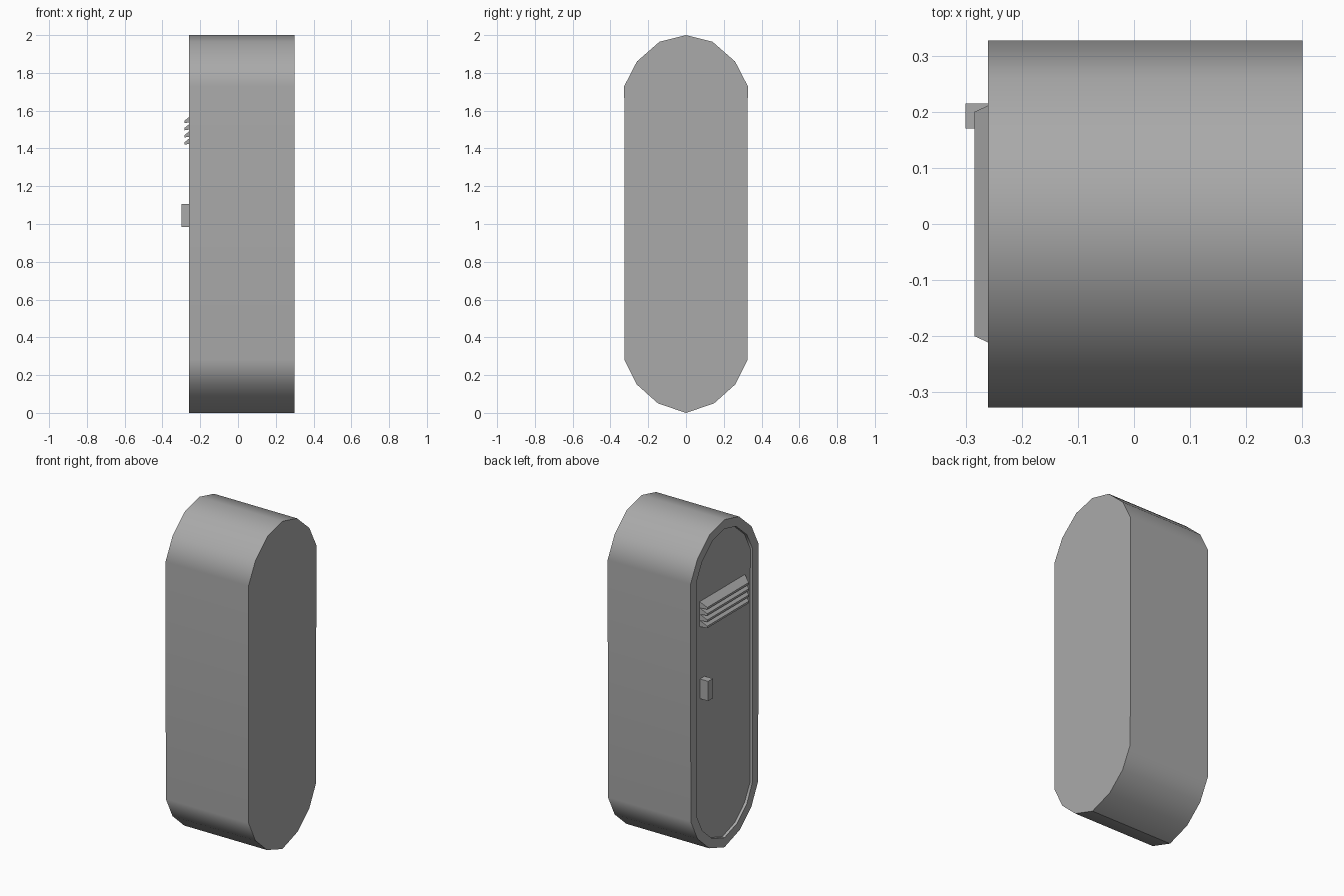
import bpy
import bmesh
from mathutils import Vector

cube = bpy.data.objects.get("Cube")
if cube:
    bpy.data.objects.remove(cube, do_unlink=True)

grey = bpy.data.materials.new("plain grey")
grey.use_nodes = True
colour = (0.4, 0.4, 0.4, 1)
grey.diffuse_color = colour
grey.node_tree.nodes["Principled BSDF"].inputs["Base Color"].default_value = colour

DOOR_X = -0.245


def add_object(name, bm):
    bmesh.ops.recalc_face_normals(bm, faces=bm.faces)
    mesh = bpy.data.meshes.new(name)
    bm.to_mesh(mesh)
    bm.free()
    mesh.materials.append(grey)
    obj = bpy.data.objects.new(name, mesh)
    bpy.context.collection.objects.link(obj)
    return obj


def extrude_outline(bm, points, x0, x1):
    """Prism along x from a list of (y, z) points; returns the x0 cap."""
    cap = bm.faces.new([bm.verts.new((x0, y, z)) for y, z in points])
    result = bmesh.ops.extrude_face_region(bm, geom=[cap], use_keep_orig=True)
    moved = [v for v in result["geom"] if isinstance(v, bmesh.types.BMVert)]
    bmesh.ops.translate(bm, verts=moved, vec=(x1 - x0, 0, 0))
    return cap


# Body: faceted capsule outline, with the door set back into the -x end
half = [(0.14, 1.965), (0.26, 1.86), (0.327, 1.73),
        (0.325, 0.28), (0.26, 0.15), (0.148, 0.05)]
outline = [(0, 2)] + half + [(0, 0)] + [(-y, z) for y, z in reversed(half)]
bm = bmesh.new()
door = extrude_outline(bm, outline, -0.26, 0.30)
bmesh.ops.recalc_face_normals(bm, faces=bm.faces)
bmesh.ops.inset_region(bm, faces=[door], thickness=0.055, use_even_offset=True)
bmesh.ops.inset_region(bm, faces=[door], thickness=0.002, use_even_offset=True)
for v in door.verts:
    v.co.x = DOOR_X
body = add_object("locker_body", bm)

# Smooth wall around the capsule, crisp ends and door recess
bpy.context.view_layer.objects.active = body
body.select_set(True)
bpy.ops.object.shade_smooth_by_angle(angle=0.6)
weighted = body.modifiers.new("flat_sides", 'WEIGHTED_NORMAL')
weighted.keep_sharp = True

# Vent slats: wedges that slope down and outward with tapered ends
for i in range(4):
    z = 1.42 + i * 0.038
    section = [(DOOR_X, z + 0.006, 0.218), (-0.284, z, 0.20),
               (-0.284, z + 0.012, 0.20), (DOOR_X, z + 0.044, 0.218)]
    bm = bmesh.new()
    near, far = ([bm.verts.new((x, s * w, h)) for x, h, w in section] for s in (-1, 1))
    bm.faces.new(near)
    bm.faces.new(far)
    for a in range(4):
        b = (a + 1) % 4
        bm.faces.new((near[a], near[b], far[b], far[a]))
    add_object(f"vent_slat_{i + 1}", bm)

# Door handle: upright block
bm = bmesh.new()
extrude_outline(bm, [(0.17, 0.985), (0.215, 0.985), (0.215, 1.105), (0.17, 1.105)],
                -0.30, DOOR_X)
add_object("door_handle", bm)
